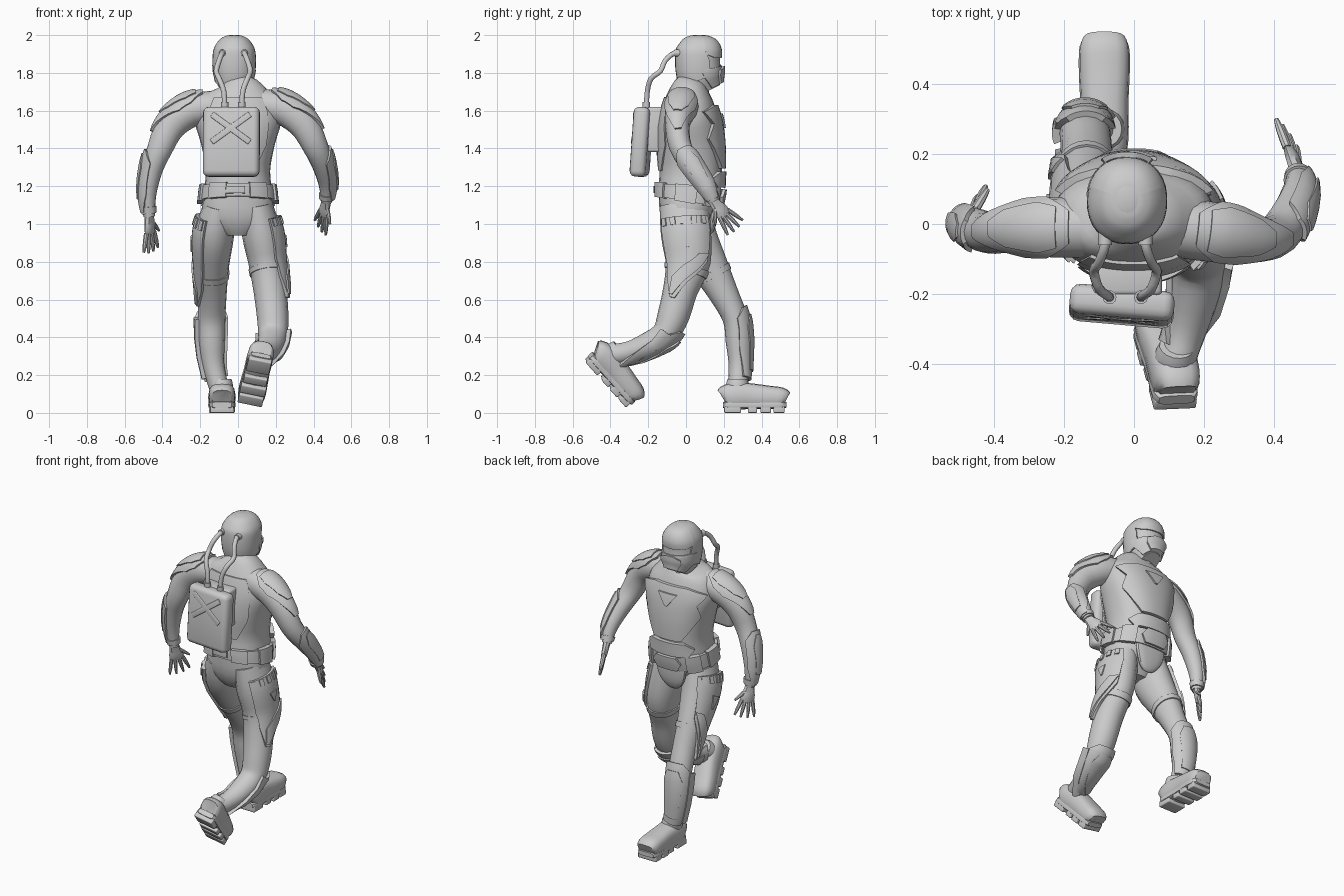
import bpy, bmesh
from math import cos, sin, radians, copysign
from mathutils import Vector, Matrix

if "Cube" in bpy.data.objects:
    bpy.data.objects.remove(bpy.data.objects["Cube"], do_unlink=True)

FORWARD, UP, SIDE = Vector((0, 1, 0)), Vector((0, 0, 1)), Vector((1, 0, 0))


def finish(name, bm, angle=38):
    bmesh.ops.recalc_face_normals(bm, faces=bm.faces)
    mesh = bpy.data.meshes.new(name)
    bm.to_mesh(mesh)
    bm.free()
    obj = bpy.data.objects.new(name, mesh)
    bpy.context.collection.objects.link(obj)
    bpy.ops.object.select_all(action="DESELECT")
    obj.select_set(True)
    bpy.context.view_layer.objects.active = obj
    bpy.ops.object.shade_smooth_by_angle(angle=radians(angle))


def skin(bm, rings):
    """Bridge closed rings of points and cap both ends."""
    loops = [[bm.verts.new(p) for p in ring] for ring in rings]
    count = len(loops[0])
    for a, b in zip(loops, loops[1:]):
        for i in range(count):
            j = (i + 1) % count
            bm.faces.new((a[i], a[j], b[j], b[i]))
    bm.faces.new(loops[0])
    bm.faces.new(loops[-1])


class Form:
    """Smooth tube through stations (x, y, z, side radius, front radius)."""

    def __init__(self, stations, front=FORWARD, power=2.0, matrix=None):
        self.rows = [Vector(s) for s in stations]
        self.front, self.power = front, power
        self.matrix = matrix or Matrix()

    def sample(self, t):
        last = len(self.rows) - 1
        i = max(0, min(int(t), last - 1))
        u = t - i
        p0, p1, p2, p3 = (self.rows[max(0, min(k, last))] for k in range(i - 1, i + 3))
        m1, m2 = (p2 - p0) / 2, (p3 - p1) / 2
        d = p2 - p1
        return p1 + m1 * u + (3 * d - 2 * m1 - m2) * u**2 + (m1 + m2 - 2 * d) * u**3

    def point(self, t, degrees, grow=0.0):
        last = len(self.rows) - 1
        s = self.sample(t)
        ahead, behind = self.sample(min(t + 0.1, last)), self.sample(max(t - 0.1, 0))
        along = Vector((ahead - behind)[:3]).normalized()
        front = (self.front - along * self.front.dot(along)).normalized()
        side = along.cross(front)
        a = radians(degrees)
        fx, fy = (copysign(abs(v) ** (2 / self.power), v) for v in (sin(a), cos(a)))
        place = Vector(s[:3]) + side * fx * (s[3] + grow) + front * fy * (s[4] + grow)
        return self.matrix @ place

    def rings(self, sides=16, steps=3):
        total = (len(self.rows) - 1) * steps
        return [[self.point(k / steps, 360 * i / sides) for i in range(sides)]
                for k in range(total + 1)]

    def build(self, name, sides=16, steps=3):
        bm = bmesh.new()
        skin(bm, self.rings(sides, steps))
        finish(name, bm)
        return self


def plate(name, form, rows, grow=0.014, across=10, flip=1):
    """Armour patch hugging a form; rows are (t, start angle, end angle)."""
    rings = []
    for r0, r1 in zip(rows, rows[1:]):
        for k in range(4 if r1 == rows[-1] else 3):
            t, lo, hi = (p + (q - p) * k / 3 for p, q in zip(r0, r1))
            angles = [flip * (lo + (hi - lo) * i / across) for i in range(across + 1)]
            rings.append([form.point(t, a, grow) for a in angles]
                         + [form.point(t, a, -0.006) for a in reversed(angles)])
    bm = bmesh.new()
    skin(bm, rings)
    finish(name, bm, 30)


def box(name, matrix, size, bevel=0.01):
    bm = bmesh.new()
    bmesh.ops.create_cube(bm, size=1, matrix=matrix @ Matrix.Diagonal((*size, 1)))
    bmesh.ops.bevel(bm, geom=bm.edges[:], offset=bevel, segments=3, profile=0.5, affect="EDGES")
    finish(name, bm)


# Torso and neck
torso = Form([(-.01, .03, 1.76, .065, .07), (0, .02, 1.715, .14, .1), (0, .015, 1.65, .21, .13),
              (0, .015, 1.55, .23, .158), (0, .02, 1.42, .195, .17), (0, .025, 1.28, .17, .165),
              (0, .015, 1.15, .185, .162), (0, -.005, 1.03, .185, .132),
              (0, -.005, .94, .08, .08)], power=2.3).build("torso", 24)
Form([(-.015, .05, 1.83, .07, .075), (-.01, .035, 1.66, .085, .085)]).build("neck")

# Chest, abdomen and hip armour
plate("chest_plate", torso, [(2.2, -25, 25), (2.6, -64, 64), (3.2, -45, 45),
                             (3.8, -60, 60), (4.5, -42, 42), (4.9, -28, 28)], .02, 16)
plate("chest_triangle", torso, [(2.7, -12, 12), (3.4, -1, 1)], .03, 4)
plate("abdomen_plate", torso, [(5, -34, 34), (5.25, -55, 55), (5.55, -40, 40)], .024)
plate("back_plate", torso, [(1.8, 145, 215), (4, 135, 225), (5, 155, 205)], .008)
plate("belt", torso, [(5.6, -180, 180), (6.25, -180, 180)], .016, 32)
for n, angle in enumerate((-150, -95, -48, 48, 95, 150)):
    plate(f"belt_pouch_{n}", torso, [(5.55, angle - 15, angle + 15),
                                     (6.3, angle - 15, angle + 15)], .028, 5)
plate("front_buckle", torso, [(5.6, -16, 16), (5.9, -24, 24), (6.2, -16, 16)], .032)
plate("rear_buckle", torso, [(5.75, 172, 196), (6.1, 172, 196)], .026, 4)
Form([(0, .15, 1.15, .1, .02), (0, .147, 1.08, .105, .022), (0, .14, 1.01, .085, .022),
      (0, .125, .965, .05, .02), (0, .115, .95, .02, .012)], power=2.6).build("groin_flap")

# Helmet
head = Form([(-.02, .07, 2, .025, .03), (-.02, .07, 1.98, .066, .078), (-.02, .07, 1.93, .1, .112),
             (-.02, .065, 1.87, .107, .115), (-.02, .07, 1.8, .104, .115),
             (-.02, .085, 1.75, .092, .108), (-.02, .11, 1.7, .06, .08)],
            power=2.2).build("head", 20)
plate("helmet_brow", head, [(.2, -75, 75), (1, -75, 75), (2, -75, 75),
                            (2.45, -75, 75), (2.7, -48, 48)], .008, 14)
plate("helmet_back", head, [(.2, 75, 285), (1, 75, 285), (2, 75, 285), (3, 64, 296),
                            (4.7, 64, 296)], .008, 20)
plate("helmet_jaw", head, [(3.4, -85, -60), (3.6, -85, 0), (3.8, -85, 85), (4.8, -80, 80),
                           (5.9, -70, 70)], .01, 14)
plate("helmet_snout", head, [(3.65, -10, 10), (4.1, -32, 32), (5, -38, 38),
                             (5.9, -32, 32)], .024)

# Backpack with crossed straps
pack = (Matrix.Translation((-.035, -.235, 1.435)) @ Matrix.Rotation(radians(-5), 4, "Z")
        @ Matrix.Rotation(radians(-4), 4, "X"))
box("backpack", pack, (.3, .086, .37), .03)
for n, turn in enumerate((-36, 36)):
    strap = pack @ Matrix.Translation((0, -.042, .07)) @ Matrix.Rotation(radians(turn), 4, "Y")
    box(f"pack_strap_{n}", strap, (.25, .01, .032), .004)
box("pack_mount", Matrix.Translation((-.02, -.155, 1.5)), (.2, .1, .24), .015)

# Breathing hoses and their sockets
for n, s in enumerate((-1, 1)):
    path = [(.055, .0, 1.9), (.058, -.06, 1.905), (.075, -.11, 1.865), (.09, -.135, 1.81),
            (.075, -.185, 1.77), (.05, -.205, 1.7), (.045, -.21, 1.6)]
    hose = [(s * x - .025, y, z, .014, .014) for x, y, z in path]
    Form(hose, SIDE).build(f"hose_{n}", 10)
    for end, tip in (("head", hose[1]), ("pack", hose[-1])):
        x, y, z = tip[:3]
        shift = (0, .04, 0) if end == "head" else (0, 0, .045)
        Form([(x, y, z, .02, .02), (x + shift[0], y + shift[1], z + shift[2], .02, .02)],
             SIDE).build(f"hose_socket_{end}_{n}", 10, 1)


def hand(name, wrist, aim, thumbward):
    wrist, d = Vector(wrist), Vector(aim).normalized()
    u = Vector(thumbward)
    u = (u - d * u.dot(d)).normalized()

    def tube(origin, path, radii):
        return Form([(*(origin + p), a, b) for p, (a, b) in zip(path, radii)], u).rings(8, 2)

    bm = bmesh.new()
    skin(bm, tube(wrist, [d * -.02, d * .03, d * .07, d * .1],
                  [(.024, .026), (.02, .036), (.018, .044), (.012, .04)]))
    slim = [(.013, .012), (.012, .011), (.007, .006)]
    for i in range(4):
        k = i - 1.5
        way = (d + u * k * .2).normalized() * (.115 - abs(k) * .008)
        skin(bm, tube(wrist + d * .085 + u * k * .022, [way * 0, way * .6, way], slim))
    way = (d + u * .9).normalized() * .095
    skin(bm, tube(wrist + d * .025 + u * .015, [way * 0, way * .6, way], slim))
    finish(name, bm)


# Arms, one swung forward, with shoulder and forearm armour
swing_arm = [(.12, -.01, 1.63, .085, .085), (.24, -.025, 1.61, .088, .085),
             (.345, -.045, 1.53, .08, .066), (.41, -.03, 1.41, .067, .06),
             (.45, .03, 1.31, .057, .056), (.472, .1, 1.21, .045, .045),
             (.468, .145, 1.12, .03, .03)]
rest_arm = [(-.12, -.01, 1.62, .085, .085), (-.25, -.01, 1.6, .088, .085),
            (-.355, -.015, 1.52, .08, .068), (-.413, -.025, 1.4, .067, .06),
            (-.455, -.01, 1.29, .057, .056), (-.477, .005, 1.16, .045, .045),
            (-.47, .015, 1.04, .03, .03)]
for name, rows, s in (("swing", swing_arm, 1), ("rest", rest_arm, -1)):
    arm = Form(rows).build(f"{name}_arm")
    plate(f"{name}_shoulder_pad", arm, [(.5, 60, 120), (.9, 25, 155), (1.4, 20, 160),
                                        (2, 45, 135), (2.5, 75, 105)], .012, flip=s)
    plate(f"{name}_shoulder_cap", arm, [(.7, 55, 125), (1, 45, 135), (1.6, 55, 125),
                                        (1.9, 75, 105)], .019, flip=s)
    plate(f"{name}_forearm_guard", arm, [(3.3, 60, 120), (3.7, 15, 165), (5, 10, 170),
                                         (5.7, 40, 140)], .012, flip=s)
    plate(f"{name}_forearm_ridge", arm, [(3.5, 75, 105), (4, 55, 125), (5.2, 65, 115)], .018, flip=s)
    plate(f"{name}_cuff", arm, [(5.5, -180, 180), (5.8, -180, 180)], .007, 20)
hand("swing_hand", swing_arm[-1][:3], (-.14, .5, -.6), (.45, -.65, -.5))
hand("rest_hand", rest_arm[-1][:3], (.05, .25, -1), (.6, .8, .1))


def boot(name, matrix):
    Form([(0, 0, .075, .05, .05), (0, .02, .085, .066, .066), (0, .08, .09, .07, .072),
          (0, .15, .088, .069, .068), (0, .24, .082, .073, .062), (0, .31, .078, .071, .056),
          (0, .334, .068, .056, .04)], UP, 2.8, matrix).build(f"{name}_upper")
    Form([(0, 0, .042, .052, .016), (0, .03, .042, .067, .02), (0, .14, .042, .067, .02),
          (0, .25, .042, .073, .02), (0, .31, .042, .07, .02), (0, .336, .042, .054, .014)],
         UP, 4, matrix).build(f"{name}_sole")
    Form([(0, .075, .18, .05, .052), (0, .075, .15, .058, .06), (0, .075, .1, .062, .066)],
         matrix=matrix).build(f"{name}_cuff")
    for n, (y, deep, wide) in enumerate(((.05, .09, .124), (.155, .05, .124), (.225, .055, .136),
                                         (.295, .06, .132))):
        box(f"{name}_tread_{n}", matrix @ Matrix.Translation((0, y, .018)), (wide, deep, .036), .006)


# Legs in stride with thigh and shin armour
lead_leg = [(-.1, -.005, 1.1, .082, .125), (-.124, .03, .95, .104, .128),
            (-.135, .12, .78, .088, .102), (-.135, .2, .63, .075, .078), (-.14, .26, .5, .073, .066),
            (-.14, .275, .38, .07, .065), (-.13, .28, .25, .058, .054), (-.1, .275, .13, .052, .055)]
trail_leg = [(.1, -.01, 1.1, .082, .13), (.126, 0, .95, .105, .133), (.15, .01, .8, .095, .12),
             (.17, -.03, .65, .088, .092), (.183, -.065, .52, .084, .085),
             (.185, -.11, .42, .078, .072), (.175, -.2, .365, .07, .062),
             (.15, -.31, .32, .058, .054), (.115, -.405, .31, .054, .055)]
for name, rows, s, shin in (("lead", lead_leg, -1, 4), ("trail", trail_leg, 1, 4.9)):
    leg = Form(rows).build(f"{name}_leg")
    plate(f"{name}_thigh_plate", leg, [(.55, 35, 150), (1, 30, 150), (2, 40, 150),
                                       (2.7, 75, 140), (3.4, 100, 115)], .016, flip=s)
    plate(f"{name}_thigh_ridge", leg, [(1.8, 40, 65), (2.2, 60, 95), (2.7, 85, 120),
                                       (3.3, 108, 118)], .025, flip=s)
    plate(f"{name}_thigh_triangle", leg, [(1.2, 78, 102), (1.6, 88, 92)], .022, 4, s)
    for n in range(5):
        a = 45 + n * 22
        plate(f"{name}_cartridge_{n}", leg, [(.56, a, a + 11), (.8, a, a + 11)], .023, 2, s)
    plate(f"{name}_thigh_strap", leg, [(2.2, -180, 180), (2.4, -180, 180)], .006, 24)
    plate(f"{name}_shin_guard", leg, [(shin - .3, -40, 40), (shin, -80, 80), (shin + 1.4, -85, 85),
                                      (shin + 2.5, -65, 65)], .016, 14)
    plate(f"{name}_shin_ridge", leg, [(shin, -25, 25), (shin + .4, -45, 45),
                                      (shin + 2.2, -35, 35)], .023)
    plate(f"{name}_calf_rail", leg, [(shin, 72, 112), (shin + 2.4, 68, 105)], .022, 5, s)

# Boots, the trailing one tipped onto its toe
boot("lead_boot", Matrix.Translation((-.085, .197, 0)))
toe = Vector((-.06, .225, -.25)).normalized()
side = toe.cross(Vector((.1, .75, .66))).normalized()
tilt = Matrix((side, toe, side.cross(toe))).transposed().to_4x4()
boot("trail_boot", Matrix.Translation((.118, -.535, .278)) @ tilt)
